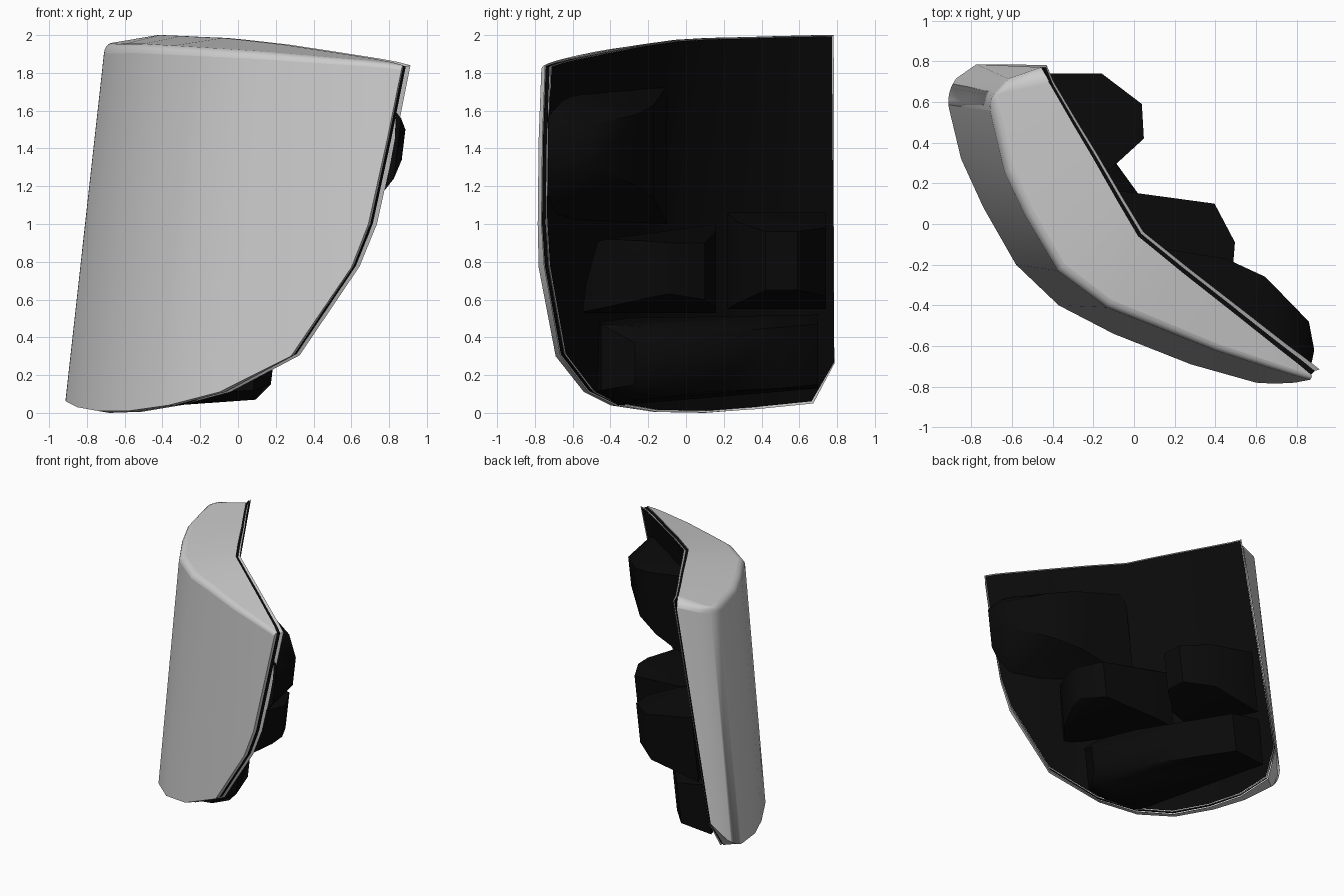
import bpy, bmesh, math
from mathutils import Vector

if "Cube" in bpy.data.objects:
    bpy.data.objects.remove(bpy.data.objects["Cube"])

black = bpy.data.materials.new("black_lining")
black.diffuse_color = (0.003, 0.003, 0.003, 1)
black.use_nodes = True
black.node_tree.nodes["Principled BSDF"].inputs["Base Color"].default_value = black.diffuse_color


def make(name, verts, faces, mat=None, angle=35, hull=False):
    bm = bmesh.new()
    vs = [bm.verts.new(v) for v in verts]
    if hull:
        bmesh.ops.convex_hull(bm, input=vs)
        bmesh.ops.delete(bm, geom=[v for v in vs if v.is_valid and not v.link_faces], context='VERTS')
        bmesh.ops.dissolve_limit(bm, angle_limit=math.radians(3), verts=bm.verts, edges=bm.edges)
    else:
        for f in faces:
            bm.faces.new([vs[i] for i in f])
    bmesh.ops.recalc_face_normals(bm, faces=bm.faces)
    me = bpy.data.meshes.new(name)
    bm.to_mesh(me)
    bm.free()
    ob = bpy.data.objects.new(name, me)
    bpy.context.collection.objects.link(ob)
    if mat:
        me.materials.append(mat)
    for o in bpy.context.selected_objects:
        o.select_set(False)
    ob.select_set(True)
    bpy.context.view_layer.objects.active = ob
    bpy.ops.object.shade_smooth_by_angle(angle=math.radians(angle))
    return ob


# Plate stations from the left wall to the right tip: front crest, front foot, rear top, rear foot
crest = [(-.715, .61, 1.95), (-.69, .5, 1.95), (-.63, .25, 1.95), (-.53, .04, 1.95),
         (-.37, -.23, 1.94), (-.13, -.41, 1.925), (.1, -.5, 1.91), (.4, -.62, 1.885),
         (.65, -.7, 1.865), (.78, -.74, 1.852), (.87, -.765, 1.84)]
foot = [(-.92, .64, .07), (-.91, .57, .06), (-.85, .32, .03), (-.74, .08, .01),
        (-.58, -.2, .01), (-.37, -.4, .04), (-.1, -.54, .11), (.28, -.69, .3),
        (.6, -.78, .77), (.69, -.785, 1.0), (.79, -.78, 1.45)]
rear_top = [(-.445, .77, 2.0), (-.415, .69, 2.0), (-.3, .49, 1.995), (-.205, .33, 1.99),
            (-.08, .11, 1.985), (.02, -.06, 1.975), (.24, -.24, 1.95), (.5, -.445, 1.91),
            (.72, -.62, 1.875), (.81, -.69, 1.858), (.875, -.745, 1.84)]
rear_foot = [(-.775, .785, .26), (-.8, .66, .05), (-.78, .36, .02), (-.68, .1, .0),
             (-.54, -.17, .005), (-.33, -.37, .04), (-.07, -.515, .11), (.295, -.665, .305),
             (.61, -.75, .775), (.7, -.765, 1.0), (.797, -.76, 1.45)]
wall_mid = [(-.61, .715, 1.98), (-.875, .715, .13)]
n = len(crest)

# Outer shell: top, front, underside and folded left wall, open at the back
verts = rear_top + crest + foot + rear_foot + wall_mid
faces = [(r * n + i, r * n + i + 1, (r + 1) * n + i + 1, (r + 1) * n + i)
         for r in range(3) for i in range(n - 1)]
t, b = 4 * n, 4 * n + 1
faces += [(n, t, b, 2 * n), (t, 0, 3 * n, b), (0, t, n), (2 * n, b, 3 * n),
          (n - 1, 2 * n - 1, 3 * n - 1, 4 * n - 1)]
shell = make("outer_shell", verts, faces)

# Rounded crest and wall edges, narrowing toward the thin right tip
att = shell.data.attributes.new("bevel_weight_edge", 'FLOAT', 'EDGE')
for e in shell.data.edges:
    a, b = sorted(e.vertices)
    if n <= a and b < 2 * n:
        w = (Vector(crest[b - n]) - Vector(rear_top[b - n])).length
        att.data[e.index].value = min(1, w / .35)
    elif (a, b) in ((0, t), (n, t), (n, 2 * n)):
        att.data[e.index].value = 1
bev = shell.modifiers.new("soft_edges", 'BEVEL')
bev.limit_method = 'WEIGHT'
bev.width = .055
bev.segments = 4
bev.use_clamp_overlap = False

# Seam and flange around the open back, deepest at the right tip
loop = [Vector(p) for p in rear_top + rear_foot[::-1]]
mid = sum(loop, Vector()) / len(loop)
back = Vector((.038, .03, 0))


def ring(depth, scale):
    pts = []
    for i, p in enumerate(loop):
        station = min(i, 2 * n - 1 - i) / (n - 1)
        q = mid + (p - mid) * scale + back * depth * (.4 + .6 * station)
        q.z = min(max(q.z, 0.003), 2.0)
        q.y = min(q.y, .785)
        pts.append(q)
    return pts


def strip(name, a, b, mat=None):
    k = len(a)
    make(name, a + b, [(i, (i + 1) % k, k + (i + 1) % k, k + i) for i in range(k)], mat)


strip("black_seam", ring(0, .995), ring(.6, .99), black)
strip("rear_flange", ring(.55, .99), ring(1, 1.0))

# Black lining closing the back
r = ring(.9, .99)
make("rear_lining", r, [(i, i + 1, 2 * n - 2 - i, 2 * n - 1 - i) for i in range(n - 1)], black)


# Chunky faceted pads: each plan point is x, y, then how far its bottom and top are pulled in
def pad(name, plan, z0, z1):
    zm = (z0 + z1) / 2
    pts = []
    for x, y, lo, hi in plan:
        for z in (z0 + lo, z1 - hi):
            pts.append((x + .12 * (z - zm), y, z))
    make(name, pts, [], black, 40, True)


pad("upper_pad", [(.70, -.74, .03, .02), (-.04, -.1, 0, 0), (.42, -.17, .14, .1),
                  (.62, -.26, .2, .15), (.84, -.48, .3, .2), (.87, -.62, .34, .23),
                  (.84, -.73, .24, .17)], 1.0, 1.73)
pad("middle_pad", [(.15, -.5, .02, .1), (.26, -.57, 0, .4), (-.24, .16, 0, 0),
                   (-.07, .16, .02, .04), (.38, .1, .07, .1), (.48, -.09, .1, .1),
                   (.47, -.2, .08, .09), (.38, -.42, .03, .08)], .53, 1.0)
pad("side_pad", [(-.6, .74, 0, 0), (-.35, .22, 0, 0), (-.18, .74, .07, .08),
                 (.02, .59, .1, .1), (.03, .42, .1, .1), (-.14, .27, .03, .05)], .55, 1.06)
pad("lower_pad", [(-.12, -.48, .06, .02), (-.3, -.36, -.01, .3), (-.7, .7, .08, 0),
                  (.1, -.45, .07, .05), (.19, -.27, .1, .15), (.12, -.25, .02, .06),
                  (.04, .1, .06, .1), (-.25, .5, .08, .1), (-.43, .7, .1, .05)], .05, .52)
